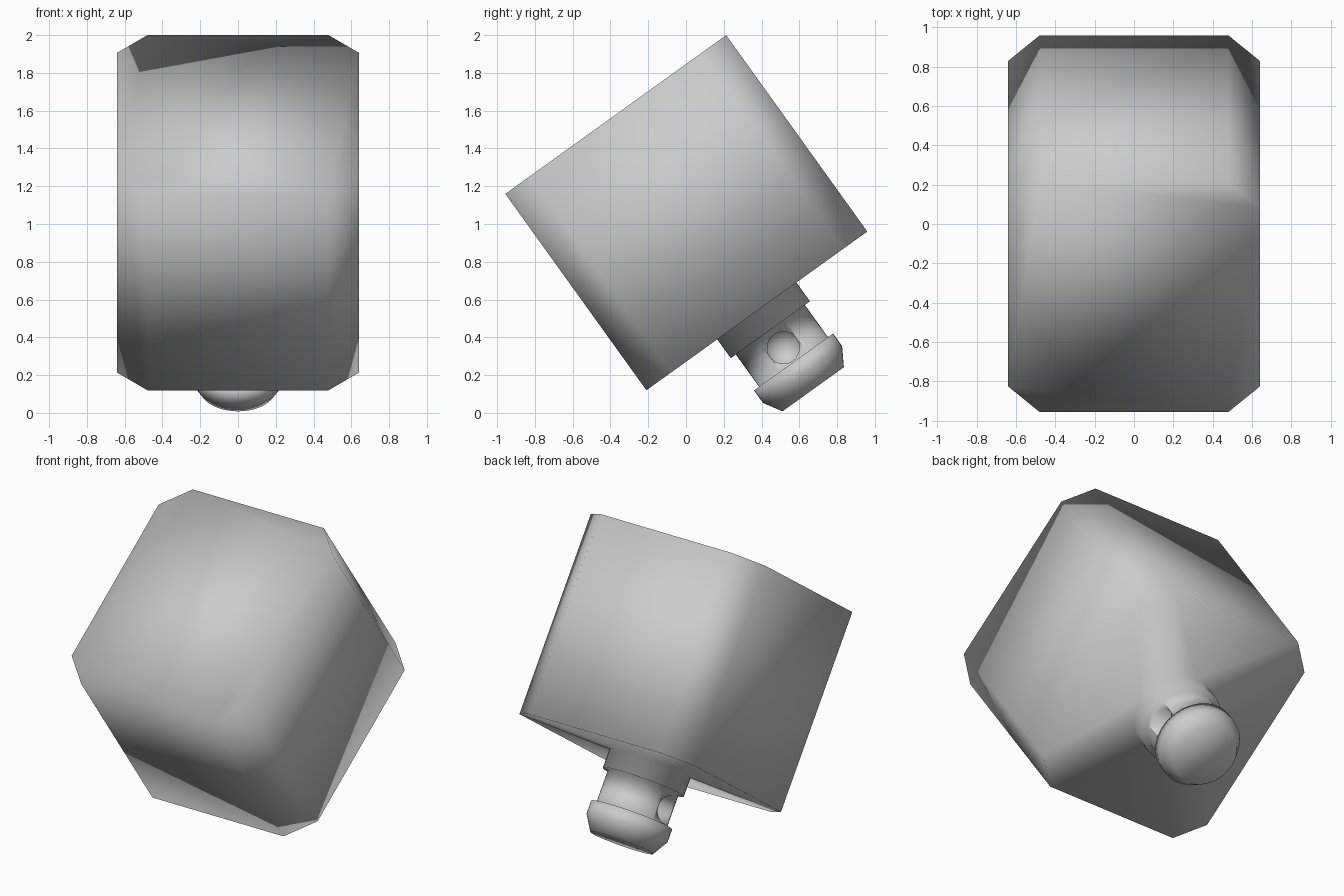
import bpy, bmesh
from math import sin, cos, pi, radians
from mathutils import Matrix, Vector

if "Cube" in bpy.data.objects:
    bpy.data.objects.remove(bpy.data.objects["Cube"])

TILT = Matrix.Translation((0, 0.375, 0.54)) @ Matrix.Rotation(radians(35.7), 4, 'X')
SEG = 48


def finish(bm, name):
    bmesh.ops.recalc_face_normals(bm, faces=bm.faces)
    for f in bm.faces:
        f.smooth = True
    me = bpy.data.meshes.new(name)
    bm.to_mesh(me)
    bm.free()
    ob = bpy.data.objects.new(name, me)
    ob.matrix_world = TILT
    bpy.context.collection.objects.link(ob)
    return ob


def skin(bm, a, b):
    n = len(a)
    for i in range(n):
        j = (i + 1) % n
        bm.faces.new((a[i], a[j], b[j], b[i]))


def loop_edges(bm, ring):
    return [bm.edges.get((ring[i], ring[i - 1])) for i in range(len(ring))]


# block: rectangle with chamfered corners, extruded along the tilted axis
bm = bmesh.new()
W, D, C, H = 0.64, 0.72, 0.16, 1.28
outline = [(W, D - C), (W - C, D), (C - W, D), (-W, D - C),
           (-W, C - D), (C - W, -D), (W - C, -D), (W, C - D)]
low, high = [[bm.verts.new((x, y, z)) for x, y in outline] for z in (0, H)]
skin(bm, low, high)
bm.faces.new(high)

# stud: collar, neck and chamfered knob turned from a profile
profile = [(0.258, 0), (0.258, -0.123), (0.225, -0.123), (0.225, -0.333),
           (0.258, -0.333), (0.258, -0.415), (0.2, -0.511)]
rings = [[bm.verts.new((r * cos(2 * pi * i / SEG), r * sin(2 * pi * i / SEG), z))
          for i in range(SEG)] for r, z in profile]
for a, b in zip(rings, rings[1:]):
    skin(bm, a, b)
bm.faces.new(rings[-1])

# underside joining block and stud
bmesh.ops.triangle_fill(bm, use_beauty=True, normal=Vector((0, 0, -1)),
                        edges=loop_edges(bm, low) + loop_edges(bm, rings[0]))
body = finish(bm, "block_with_stud")

# round pockets on both sides of the neck
bm = bmesh.new()
for side in (-1, 1):
    bmesh.ops.create_cone(bm, cap_ends=True, cap_tris=True, segments=24,
                          radius1=0.085, radius2=0.085, depth=0.3,
                          matrix=Matrix.Translation((side * 0.25, 0, -0.24))
                          @ Matrix.Rotation(pi / 2, 4, 'Y'))
pockets = finish(bm, "pocket_cutter")
pockets.hide_render = True
pockets.hide_set(True)
cut = body.modifiers.new("side_pockets", 'BOOLEAN')
cut.operation = 'DIFFERENCE'
cut.solver = 'EXACT'
cut.object = pockets
